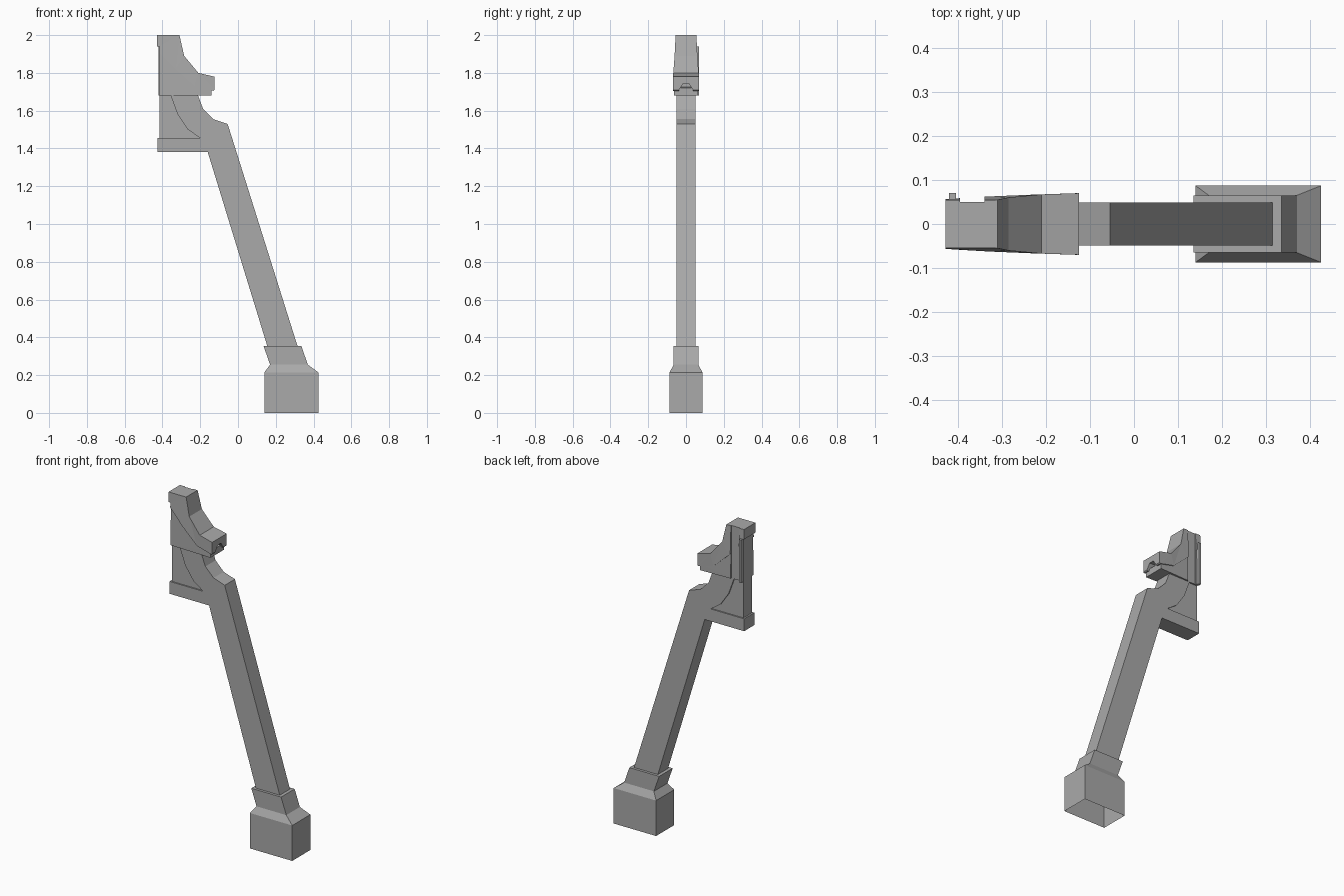
import bpy, bmesh

cube = bpy.data.objects.get("Cube")
if cube:
    bpy.data.objects.remove(cube, do_unlink=True)

stone = bpy.data.materials.new("grey stone")
stone.use_nodes = True
GREY = (0.4, 0.4, 0.4, 1)
stone.diffuse_color = GREY
stone.node_tree.nodes["Principled BSDF"].inputs["Base Color"].default_value = GREY


def add_object(name, bm):
    bmesh.ops.recalc_face_normals(bm, faces=bm.faces)
    mesh = bpy.data.meshes.new(name)
    bm.to_mesh(mesh)
    bm.free()
    mesh.materials.append(stone)
    obj = bpy.data.objects.new(name, mesh)
    bpy.context.collection.objects.link(obj)
    return obj


def prism(name, profile, half):
    """Side profile in x,z given a thickness; half is a number or a function of x,z."""
    width = half if callable(half) else lambda x, z: half
    bm = bmesh.new()
    front = [bm.verts.new((x, -width(x, z), z)) for x, z in profile]
    back = [bm.verts.new((x, width(x, z), z)) for x, z in profile]
    sides = [bm.faces.new(front), bm.faces.new(back[::-1])]
    for i in range(len(profile)):
        j = (i + 1) % len(profile)
        bm.faces.new((front[i], back[i], back[j], front[j]))
    bmesh.ops.triangulate(bm, faces=sides)
    return add_object(name, bm)


def box(name, x, y, z):
    obj = prism(name, [(x[0], z[0]), (x[1], z[0]), (x[1], z[1]), (x[0], z[1])],
                (y[1] - y[0]) / 2)
    for v in obj.data.vertices:
        v.co.y += (y[0] + y[1]) / 2
    return obj


def cut(target, cutter):
    cutter.hide_render = True
    mod = target.modifiers.new("cut", 'BOOLEAN')
    mod.operation = 'DIFFERENCE'
    mod.solver = 'EXACT'
    mod.object = cutter
    bpy.context.view_layer.objects.active = target
    bpy.ops.object.modifier_apply(modifier=mod.name)


# Plinth: block, chamfer and leaning collar, open underneath
bm = bmesh.new()
rings = []
for x0, x1, y, z in [(0.14, 0.425, 0.087, 0), (0.14, 0.425, 0.087, 0.215),
                     (0.17, 0.37, 0.065, 0.255), (0.135, 0.335, 0.065, 0.355)]:
    rings.append([bm.verts.new(p) for p in
                  ((x0, -y, z), (x1, -y, z), (x1, y, z), (x0, y, z))])
for low, high in zip(rings, rings[1:]):
    for i in range(4):
        j = (i + 1) % 4
        bm.faces.new((low[i], low[j], high[j], high[i]))
bm.faces.new(rings[-1])
add_object("plinth", bm)

# Leaning shaft that curves up into the bracket
curve = [(-0.36, 1.69), (-0.32, 1.58), (-0.265, 1.5), (-0.2, 1.455)]
prism("leaning_shaft", [(0.155, 0.354), (0.315, 0.354), (-0.055, 1.53), (-0.13, 1.555),
                        (-0.185, 1.61), (-0.215, 1.69)] + curve + [(-0.16, 1.38)], 0.049)

# Bracket foot and recessed web
prism("bracket_foot", [(-0.425, 1.38), (-0.16, 1.38), (-0.2, 1.455), (-0.425, 1.455)], 0.049)
prism("bracket_web", [(-0.415, 1.45), (-0.2, 1.45), (-0.25, 1.5), (-0.3, 1.58),
                      (-0.34, 1.69), (-0.415, 1.69)], 0.041)


# Head widens towards its nose and towards its lower end
def head_half(x, z):
    along = min(1, max(0, (x + 0.43) / 0.3))
    down = min(1, (2 - z) / 0.2)
    return 0.055 + 0.005 * down + 0.01 * along * down


crease = [(-0.13, 1.705), (-0.23, 1.73), (-0.33, 1.82), (-0.415, 1.91)]
head = prism("head_band", [(-0.415, 1.94), (-0.428, 1.94), (-0.428, 2), (-0.31, 2),
                           (-0.285, 1.89), (-0.21, 1.8), (-0.125, 1.78),
                           (-0.125, 1.71)] + crease, head_half)
infill = prism("head_infill", [(-0.415, 1.68), (-0.14, 1.68), (-0.14, 1.72), (-0.23, 1.74),
                               (-0.33, 1.83), (-0.415, 1.92)],
               lambda x, z: head_half(x, z) - 0.006)

# Vertical groove on the back of the head
groove = box("groove_cutter", (-0.395, -0.34), (0.05, 0.2), (1.6, 2.1))
cut(head, groove)
cut(infill, groove)
bpy.data.objects.remove(groove, do_unlink=True)

# Arched notch under the nose
bm = bmesh.new()
arch = [(-0.04, 1.66), (-0.038, 1.71), (-0.015, 1.743), (0.015, 1.743), (0.038, 1.71), (0.04, 1.66)]
near = [bm.verts.new((-0.05, y, z)) for y, z in arch]
far = [bm.verts.new((-0.16, y, z)) for y, z in arch]
bm.faces.new(near)
bm.faces.new(far[::-1])
for i in range(len(arch)):
    j = (i + 1) % len(arch)
    bm.faces.new((near[i], far[i], far[j], near[j]))
notch = add_object("notch_cutter", bm)
cut(head, notch)
bpy.data.objects.remove(notch, do_unlink=True)

# Slim rib beside the groove
box("back_rib", (-0.42, -0.405), (0.05, 0.07), (1.68, 1.94))
